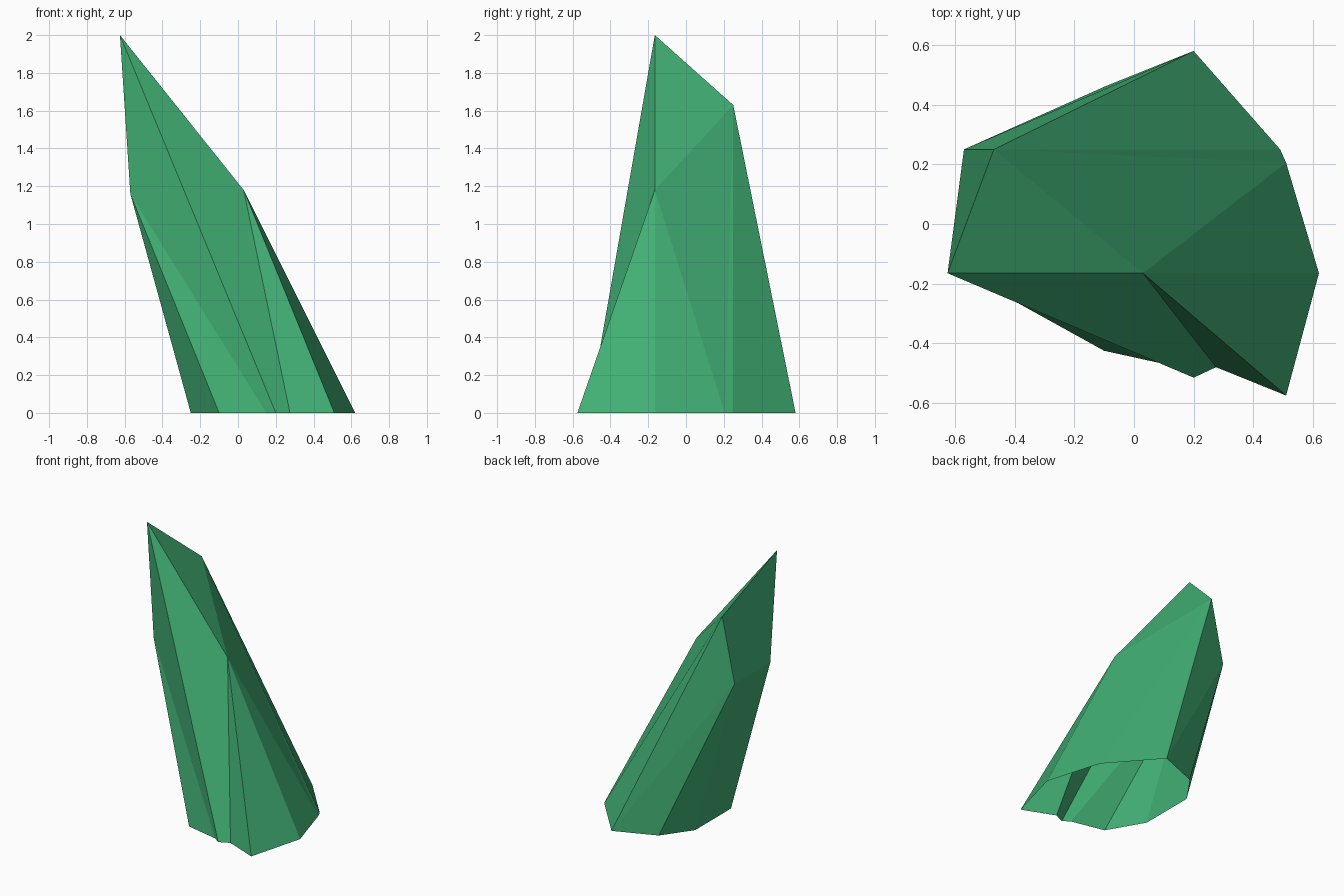
import bpy, bmesh

cube = bpy.data.objects.get("Cube")
if cube:
    bpy.data.objects.remove(cube, do_unlink=True)

# Single green material
green = bpy.data.materials.new("crystal_green")
green.use_nodes = True
colour = (0.053, 0.43, 0.174, 1)
green.diffuse_color = colour
green.node_tree.nodes["Principled BSDF"].inputs["Base Color"].default_value = colour

# Reference lines shared by the front and back halves
FRONT, BACK = -0.165, 0.25

# Crown points of the leaning shard
crown = {
    "tip": (-0.625, FRONT, 2.0),
    "shoulder": (0.03, FRONT, 1.18),
    "ridge": (-0.47, BACK, 1.63),
    "hip_front": (-0.57, FRONT, 1.16),
    "hip_back": (-0.57, BACK, 1.16),
}

# Open base outline, resting on the ground
base = {
    "west_front": (-0.25, FRONT),
    "southwest": (-0.10, -0.425),
    "crease": (0.15, -0.48),
    "south": (0.20, -0.515),
    "notch": (0.275, -0.48),
    "southeast": (0.51, -0.575),
    "east": (0.62, FRONT),
    "northeast": (0.51, 0.205),
    "east_back": (0.49, BACK),
    "north": (0.20, 0.58),
    "northwest": (-0.10, 0.46),
    "west_back": (-0.25, BACK),
}

# Facets, each listed by its corners
facets = [
    # crown
    "tip shoulder ridge",
    "tip ridge hip_back hip_front",
    # front
    "tip hip_front crease south",
    "tip south notch shoulder",
    "hip_front southwest crease",
    "hip_front west_front southwest",
    # east side
    "shoulder notch southeast",
    "shoulder southeast east",
    "shoulder east northeast",
    "shoulder northeast ridge",
    "ridge northeast east_back",
    # back and west side
    "ridge east_back north",
    "ridge north hip_back",
    "hip_back north northwest",
    "hip_back northwest west_back",
    "hip_front hip_back west_back west_front",
]

bm = bmesh.new()
corners = {name: bm.verts.new(p) for name, p in crown.items()}
corners.update({name: bm.verts.new((x, y, 0)) for name, (x, y) in base.items()})
for facet in facets:
    bm.faces.new([corners[name] for name in facet.split()])
bmesh.ops.recalc_face_normals(bm, faces=bm.faces[:])

# Make sure the open shell faces outwards
bm.normal_update()
west = next(f for f in bm.faces
            if corners["west_back"] in f.verts and corners["west_front"] in f.verts)
if west.normal.x > 0:
    bmesh.ops.reverse_faces(bm, faces=bm.faces[:])

mesh = bpy.data.meshes.new("crystal_shard")
bm.to_mesh(mesh)
bm.free()
mesh.materials.append(green)
shard = bpy.data.objects.new("crystal_shard", mesh)
bpy.context.collection.objects.link(shard)
